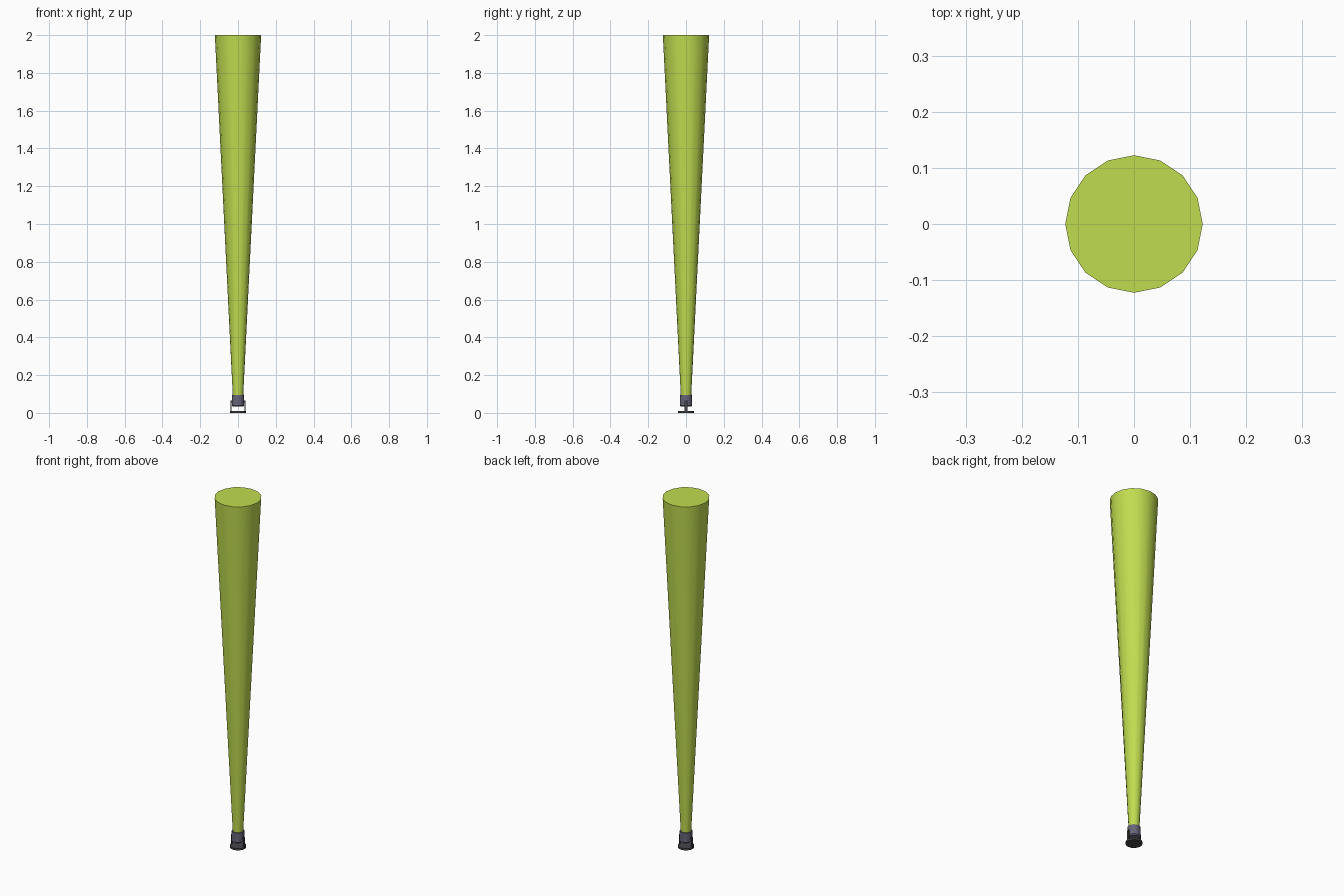
import bpy
import math

if "Cube" in bpy.data.objects:
    bpy.data.objects.remove(bpy.data.objects["Cube"])


def material(name, rgb):
    m = bpy.data.materials.new(name)
    m.diffuse_color = (*rgb, 1)
    m.use_nodes = True
    m.node_tree.nodes["Principled BSDF"].inputs["Base Color"].default_value = m.diffuse_color
    return m


lime = material("lime_light", (0.53, 0.72, 0.08))
slate = material("slate_metal", (0.13, 0.13, 0.19))
dark = material("dark_metal", (0.06, 0.06, 0.065))


def finish(ob, name, mat):
    ob.name = name
    ob.data.materials.append(mat)
    return ob


def lathe(name, profile, mat, sides=16):
    """Closed turned solid from (radius, z) pairs, bottom to top."""
    verts = [(r * math.cos(2 * math.pi * i / sides), r * math.sin(2 * math.pi * i / sides), z)
             for r, z in profile for i in range(sides)]
    faces = []
    for k in range(len(profile) - 1):
        a, b = k * sides, (k + 1) * sides
        for i in range(sides):
            j = (i + 1) % sides
            faces.append((a + i, a + j, b + j, b + i))
    faces.append(tuple(reversed(range(sides))))
    faces.append(tuple(range(len(verts) - sides, len(verts))))
    me = bpy.data.meshes.new(name)
    me.from_pydata(verts, [], faces)
    ob = bpy.data.objects.new(name, me)
    bpy.context.collection.objects.link(ob)
    bpy.context.view_layer.objects.active = ob
    ob.select_set(True)
    bpy.ops.object.shade_smooth_by_angle(angle=math.radians(35))
    ob.select_set(False)
    return finish(ob, name, mat)


def box(name, loc, size, mat):
    bpy.ops.mesh.primitive_cube_add(size=1, location=loc)
    ob = bpy.context.object
    ob.scale = size
    ob.select_set(False)
    return finish(ob, name, mat)


# Light beam widening upwards
lathe("light_beam", [(0.0275, 0.09), (0.1225, 2.0)], lime)

# Lamp housing with chamfered bottom
lathe("lamp_housing", [(0.028, 0.034), (0.033, 0.04), (0.033, 0.095)], slate)

# Round floor base
lathe("base_disc", [(0.043, 0.0), (0.043, 0.01)], dark)

# Yoke arms and pivot bolts
for side, x in (("left", -1), ("right", 1)):
    box(side + "_yoke_arm", (x * 0.038, 0, 0.037), (0.005, 0.014, 0.056), dark)
    bpy.ops.mesh.primitive_cylinder_add(vertices=12, radius=0.005, depth=0.008,
                                        location=(x * 0.0355, 0, 0.06),
                                        rotation=(0, math.pi / 2, 0))
    finish(bpy.context.object, side + "_pivot_bolt", dark)
